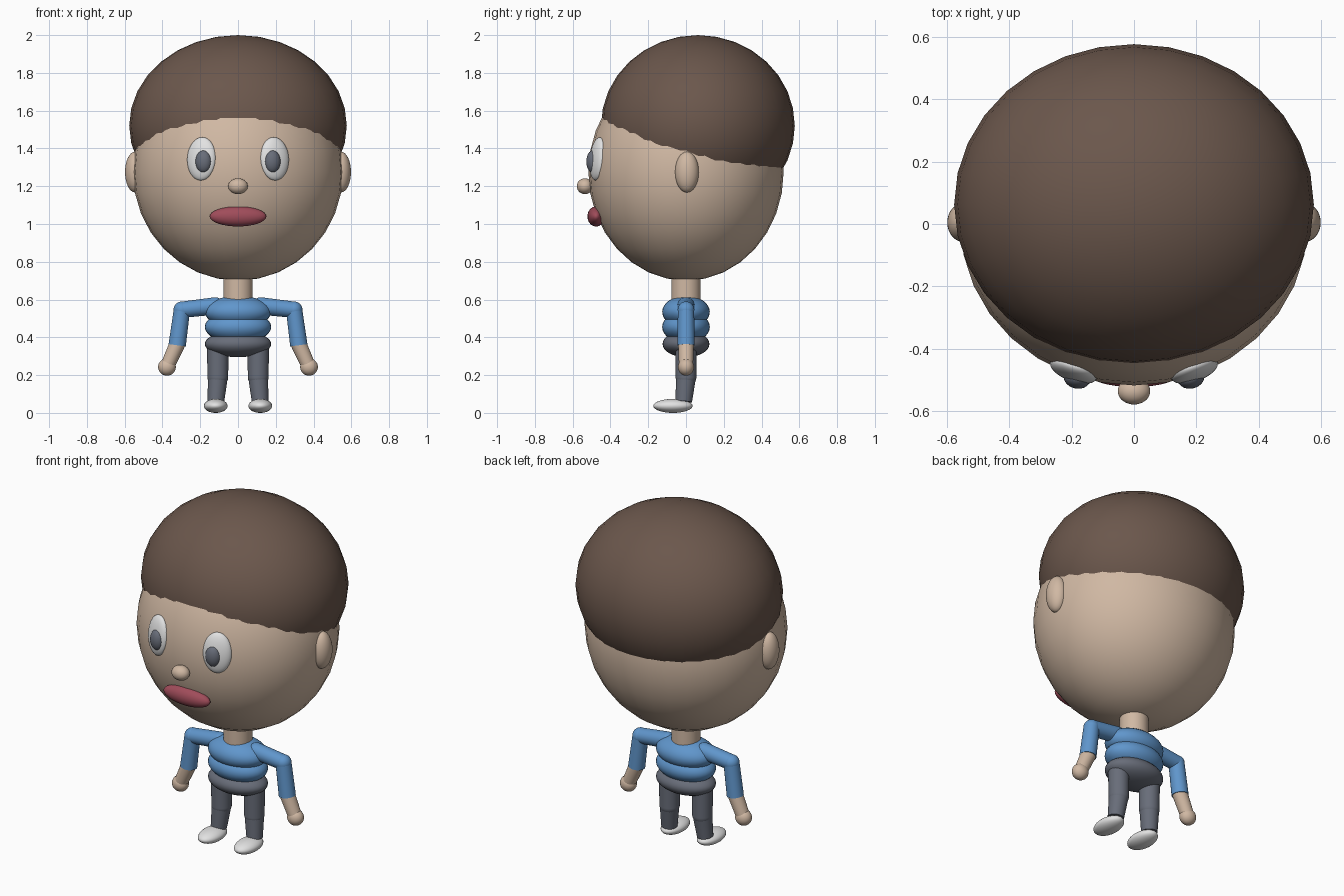
import bpy
import math
from mathutils import Vector

old = bpy.data.objects.get("Cube")
if old:
    bpy.data.objects.remove(old, do_unlink=True)


def material(name, *rgb):
    """Flat colour given as 0-255 display values, stored as linear."""
    colour = [((c / 255 + 0.055) / 1.055) ** 2.4 for c in rgb] + [1]
    mat = bpy.data.materials.new(name)
    mat.use_nodes = True
    mat.diffuse_color = colour
    mat.node_tree.nodes["Principled BSDF"].inputs["Base Color"].default_value = colour
    return mat


skin = material("skin", 208, 184, 163)
brown = material("brown hair", 107, 87, 76)
blue = material("blue shirt", 96, 150, 204)
grey = material("slate grey", 104, 109, 121)
white = material("white", 226, 226, 226)
red = material("lip red", 160, 76, 90)


def finish(name, mat):
    obj = bpy.context.object
    obj.name = name
    obj.data.materials.append(mat)
    bpy.ops.object.shade_smooth_by_angle(angle=math.radians(40))
    return obj


def ball(name, mat, centre, radii, tilt=(0, 0, 0)):
    """Ellipsoid with its own radii and an optional tilt in degrees."""
    bpy.ops.mesh.primitive_uv_sphere_add(segments=32, ring_count=16, location=centre,
                                         rotation=[math.radians(a) for a in tilt])
    bpy.context.object.scale = radii
    return finish(name, mat)


def limb(name, mat, start, end, r_start, r_end):
    """Tapered round limb between two points."""
    a, b = Vector(start), Vector(end)
    axis = b - a
    bpy.ops.mesh.primitive_cone_add(vertices=32, radius1=r_start, radius2=r_end,
                                    depth=axis.length, location=(a + b) / 2,
                                    rotation=axis.to_track_quat('Z', 'Y').to_euler())
    return finish(name, mat)


# Head, hair and face
ball("head", skin, (0, 0, 1.275), (0.556, 0.517, 0.575))
ball("hair", brown, (0, 0.063, 1.52), (0.576, 0.513, 0.48))
ball("nose", skin, (0, -0.535, 1.2), (0.052, 0.043, 0.042))
ball("mouth", red, (0, -0.476, 1.04), (0.15, 0.046, 0.053))

# Neck and stacked torso
limb("neck", skin, (0, 0, 0.55), (0, 0, 0.76), 0.078, 0.078)
ball("chest", blue, (0, 0, 0.535), (0.176, 0.126, 0.085))
ball("waist", blue, (0, 0, 0.455), (0.176, 0.126, 0.085))
ball("hips", grey, (0, 0, 0.365), (0.176, 0.124, 0.07))

# Paired parts
for side, s in (("left", 1), ("right", -1)):
    ball(side + "_ear", skin, (s * 0.545, 0.005, 1.275), (0.053, 0.063, 0.108))
    ball(side + "_eye", white, (s * 0.193, -0.467, 1.345), (0.08, 0.036, 0.115), (-6, 0, s * 20))
    ball(side + "_pupil", grey, (s * 0.183, -0.493, 1.33), (0.043, 0.034, 0.06), (0, 0, s * 15))

    shoulder, elbow = (s * 0.12, 0, 0.566), (s * 0.297, 0, 0.546)
    cuff, hand = (s * 0.322, 0, 0.358), (s * 0.376, 0, 0.243)
    ball(side + "_shoulder", blue, shoulder, (0.046,) * 3)
    limb(side + "_upper_sleeve", blue, shoulder, elbow, 0.046, 0.043)
    ball(side + "_elbow", blue, elbow, (0.044,) * 3)
    limb(side + "_lower_sleeve", blue, elbow, cuff, 0.043, 0.046)
    limb(side + "_forearm", skin, (s * 0.318, 0, 0.372), hand, 0.042, 0.037)
    ball(side + "_hand", skin, hand, (0.047, 0.042, 0.046))

    hip, knee, ankle = (s * 0.107, 0, 0.37), (s * 0.107, 0, 0.19), (s * 0.117, -0.012, 0.06)
    limb(side + "_thigh", grey, hip, knee, 0.057, 0.055)
    ball(side + "_knee", grey, knee, (0.055,) * 3)
    limb(side + "_shin", grey, knee, ankle, 0.053, 0.044)
    ball(side + "_shoe", white, (s * 0.118, -0.069, 0.037), (0.063, 0.104, 0.037))
